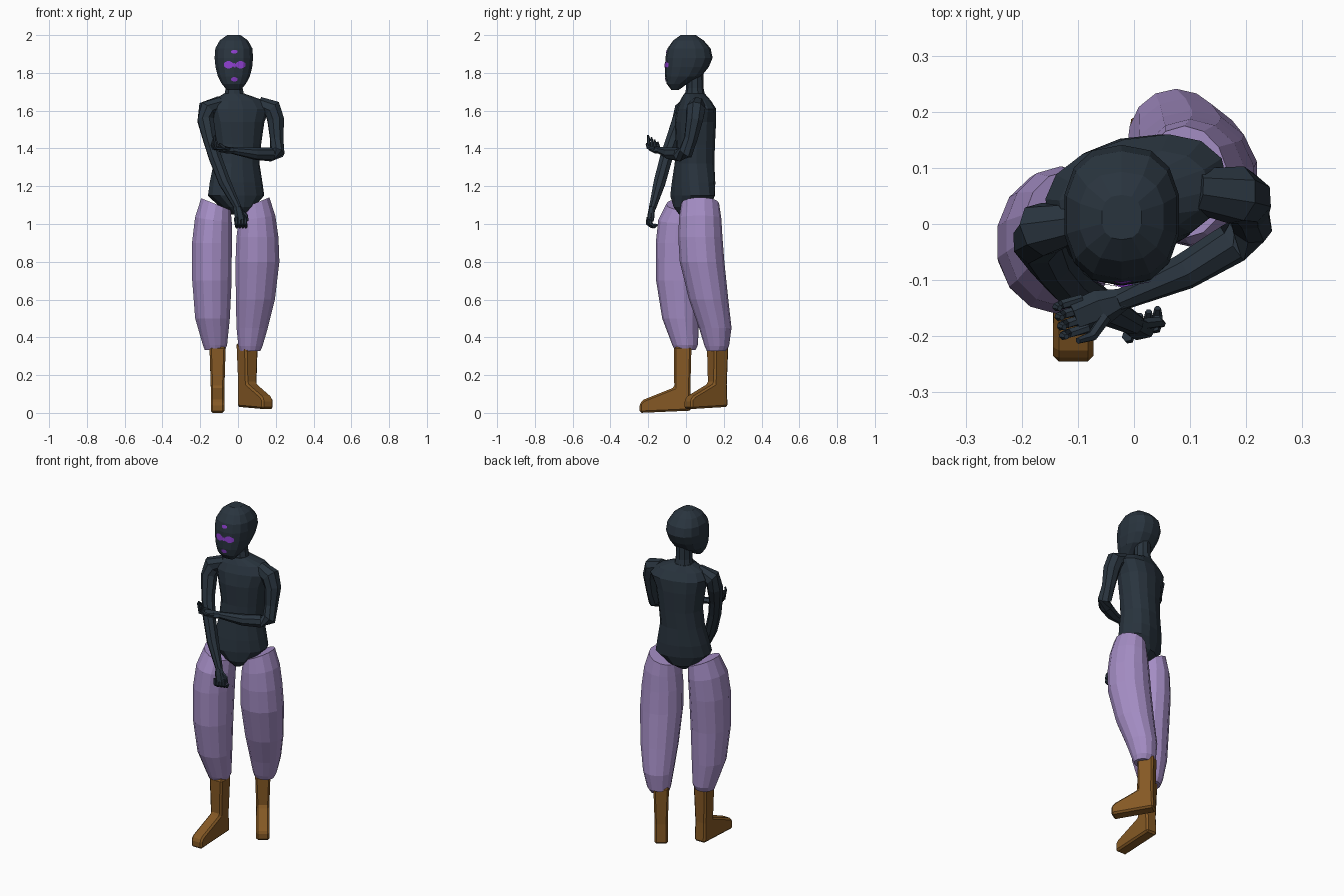
import bpy, bmesh, math
from mathutils import Vector
from mathutils.bvhtree import BVHTree


def material(name, rgb):
    m = bpy.data.materials.new(name)
    m.diffuse_color = (*rgb, 1)
    return m


SLATE = material("dark slate", (0.022, 0.034, 0.048))
LILAC = material("lilac cloth", (0.37, 0.265, 0.55))
BROWN = material("brown leather", (0.235, 0.1, 0.018))
VIOLET = material("violet paint", (0.27, 0.05, 0.62))


def finish(name, bm, mat):
    bmesh.ops.recalc_face_normals(bm, faces=bm.faces)
    me = bpy.data.meshes.new(name)
    bm.to_mesh(me)
    bm.free()
    me.materials.append(mat)
    ob = bpy.data.objects.new(name, me)
    bpy.context.collection.objects.link(ob)
    return ob


def skin(bm, rings):
    """Bridge rings of points with quads and cap both ends."""
    vs = [[bm.verts.new(p) for p in r] for r in rings]
    n = len(vs[0])
    for a, b in zip(vs, vs[1:]):
        for i in range(n):
            j = (i + 1) % n
            bm.faces.new((a[i], a[j], b[j], b[i]))
    bm.faces.new(vs[0][::-1])
    bm.faces.new(vs[-1])


def loft(name, sections, mat, n=12, power=1.0):
    """Stack level sections: cx, cy, z, rx, ry, yaw in degrees, slope in x."""
    bm = bmesh.new()
    rings = []
    for cx, cy, z, rx, ry, *extra in sections:
        yaw, slope = (list(extra) + [0, 0])[:2]
        yaw = math.radians(yaw)
        ring = []
        for i in range(n):
            t = 2 * math.pi * (i + 0.5) / n
            u = math.copysign(abs(math.cos(t)) ** power, math.cos(t)) * rx
            v = math.copysign(abs(math.sin(t)) ** power, math.sin(t)) * ry
            dx = u * math.cos(yaw) - v * math.sin(yaw)
            dy = u * math.sin(yaw) + v * math.cos(yaw)
            ring.append((cx + dx, cy + dy, z + slope * dx))
        rings.append(ring)
    skin(bm, rings)
    return finish(name, bm, mat)


def tubes(name, paths, mat, n=8, ref=(0.3, 1, 0.1)):
    """One or more tubes along points x, y, z, radius, optional width factor."""
    bm = bmesh.new()
    for path in paths:
        pts = [Vector(p[:3]) for p in path]
        rings = []
        for i, p in enumerate(pts):
            d = (pts[min(i + 1, len(pts) - 1)] - pts[max(i - 1, 0)]).normalized()
            b = d.cross(Vector(ref)).normalized()
            a = b.cross(d)
            r = path[i][3]
            w = path[i][4] if len(path[i]) > 4 else 1
            rings.append([p + a * (r * w * math.cos(2 * math.pi * k / n))
                          + b * (r * math.sin(2 * math.pi * k / n)) for k in range(n)])
        skin(bm, rings)
    return finish(name, bm, mat)


# Torso, twisted so its +x side sits further back
loft("torso", [
    (-0.005, 0.015, 1.05, 0.03, 0.055, 25), (-0.008, 0.03, 1.09, 0.085, 0.095, 25),
    (-0.01, 0.035, 1.15, 0.155, 0.105, 25), (-0.01, 0.04, 1.22, 0.142, 0.106, 22),
    (-0.008, 0.045, 1.32, 0.122, 0.1, 18), (0, 0.05, 1.42, 0.122, 0.1, 15),
    (0, 0.05, 1.54, 0.14, 0.105, 14), (0.005, 0.055, 1.61, 0.165, 0.098, 13),
    (0, 0.05, 1.655, 0.135, 0.075, 12), (-0.02, 0.045, 1.69, 0.055, 0.055, 5)],
    SLATE, 14, 0.88)

# Neck and head
loft("neck", [(-0.02, 0.047, 1.66, 0.06, 0.058), (-0.02, 0.047, 1.72, 0.047, 0.046),
              (-0.022, 0.045, 1.82, 0.047, 0.046)], SLATE, 10)
head = loft("head", [
    (-0.022, -0.058, 1.71, 0.038, 0.02), (-0.022, -0.048, 1.742, 0.065, 0.054),
    (-0.022, -0.015, 1.78, 0.086, 0.095), (-0.022, 0.005, 1.83, 0.099, 0.115),
    (-0.022, 0.016, 1.88, 0.104, 0.125), (-0.022, 0.016, 1.93, 0.1, 0.114),
    (-0.022, 0.013, 1.972, 0.076, 0.08), (-0.022, 0.012, 2.0, 0.036, 0.04)],
    SLATE, 14, 0.82)

# Painted face marks, thin plates projected on the head
tree = BVHTree.FromPolygons([v.co for v in head.data.vertices],
                            [p.vertices for p in head.data.polygons])


def mark(name, cx, cz, w, h, nx=8, nz=3):
    bm = bmesh.new()
    grid = []
    for i in range(nx + 1):
        u = 2 * i / nx - 1
        tall = h * (1 - 0.6 * abs(u) ** 2)
        row = []
        for j in range(nz + 1):
            p = Vector((cx + u * w / 2, -1, cz + (j / nz - 0.5) * tall))
            hit = tree.ray_cast(p, Vector((0, 1, 0)))[0]
            row.append(bm.verts.new(hit + Vector((0, -0.003, 0))))
        grid.append(row)
    for a, b in zip(grid, grid[1:]):
        for j in range(nz):
            bm.faces.new((a[j], b[j], b[j + 1], a[j + 1]))
    finish(name, bm, VIOLET)


mark("forehead_mark", -0.019, 1.912, 0.034, 0.02)
mark("chin_mark", -0.019, 1.766, 0.034, 0.024)
mark("eye_mark_a", -0.05, 1.843, 0.05, 0.04)
mark("eye_mark_b", 0.014, 1.843, 0.05, 0.04)
mark("bridge_mark", -0.018, 1.84, 0.014, 0.024)

# Arms: one hangs across the hips, one is folded across the waist
tubes("hanging_arm", [[
    (-0.09, 0.01, 1.645, 0.035), (-0.165, -0.01, 1.61, 0.05), (-0.172, -0.03, 1.55, 0.046),
    (-0.15, -0.07, 1.45, 0.038), (-0.12, -0.105, 1.35, 0.036),
    (-0.07, -0.14, 1.22, 0.034), (0.0, -0.178, 1.085, 0.02)]], SLATE)
tubes("folded_arm", [[
    (0.11, 0.06, 1.635, 0.04), (0.182, 0.052, 1.608, 0.053), (0.2, 0.045, 1.55, 0.047),
    (0.205, 0.025, 1.45, 0.037), (0.208, -0.002, 1.378, 0.04), (0.175, -0.035, 1.368, 0.037),
    (0.09, -0.085, 1.373, 0.033), (-0.03, -0.138, 1.39, 0.019)]], SLATE)

# Raised hand: palm up with curled fingers and a thumb
palm = [(-0.02, -0.134, 1.389, 0.018, 1.1), (-0.06, -0.15, 1.39, 0.017, 2),
        (-0.105, -0.168, 1.397, 0.013, 2.4)]
fingers = []
for k in range(4):
    x, y = -0.112 + 0.004 * k, -0.14 - 0.017 * k
    curl = 0.012 * k
    fingers.append([(x + 0.02, y + 0.006, 1.397, 0.009), (x - 0.018, y - 0.004, 1.402, 0.009),
                    (x - 0.026, y - 0.008, 1.42 + curl, 0.008),
                    (x - 0.02, y - 0.01, 1.434 + curl, 0.005)])
thumb = [(-0.05, -0.165, 1.395, 0.011), (-0.075, -0.2, 1.405, 0.01), (-0.1, -0.208, 1.425, 0.006)]
tubes("raised_hand", [palm, thumb] + fingers, SLATE, 6)

# Lowered hand: loosely closed
palm = [(-0.005, -0.176, 1.095, 0.018, 1.1), (0.005, -0.184, 1.06, 0.018, 1.5),
        (0.015, -0.19, 1.02, 0.017, 1.6)]
fingers = []
for k in range(4):
    x, y = -0.012 + 0.016 * k, -0.2 + 0.006 * k
    fingers.append([(x, y, 1.035, 0.01), (x + 0.003, y - 0.004, 1.002, 0.01),
                    (x + 0.006, y + 0.018, 0.985, 0.009), (x + 0.006, y + 0.032, 0.998, 0.006)])
thumb = [(0.015, -0.178, 1.07, 0.011), (0.043, -0.175, 1.045, 0.01), (0.05, -0.178, 1.015, 0.007)]
tubes("lowered_hand", [palm, thumb] + fingers, SLATE, 6, (1, 0.2, 0.1))

# Baggy trouser legs, tops tilted up toward the hips
loft("front_trouser_leg", [
    (-0.122, -0.005, 0.332, 0.055, 0.055), (-0.122, -0.005, 0.36, 0.066, 0.068),
    (-0.135, -0.028, 0.5, 0.094, 0.098), (-0.138, -0.04, 0.7, 0.107, 0.118),
    (-0.138, -0.032, 0.9, 0.108, 0.128), (-0.13, -0.022, 1.02, 0.1, 0.125, 0, -0.15),
    (-0.117, -0.005, 1.105, 0.08, 0.1, 0, -0.4)], LILAC, 14)
loft("rear_trouser_leg", [
    (0.065, 0.16, 0.328, 0.055, 0.05), (0.066, 0.163, 0.355, 0.066, 0.065),
    (0.075, 0.155, 0.45, 0.085, 0.086), (0.092, 0.12, 0.6, 0.106, 0.104),
    (0.103, 0.085, 0.8, 0.119, 0.118), (0.103, 0.076, 0.93, 0.114, 0.117),
    (0.1, 0.075, 1.03, 0.1, 0.112, 0, 0.15), (0.09, 0.075, 1.11, 0.078, 0.1, 0, 0.4)],
    LILAC, 14)


# Boots: side profile given a width, turned and bevelled
def boot(name, x, y, yaw, toe, base):
    profile = [(-0.045, 0.012), (-0.04, 0.13), (-0.046, 0.35), (0.047, 0.35),
               (0.045, 0.135), (toe - 0.02, 0.07), (toe, 0.05), (toe, 0)]
    c, s = math.cos(math.radians(yaw)), math.sin(math.radians(yaw))
    bm = bmesh.new()
    sides = []
    for side in (-1, 1):
        ring = []
        for u, z in profile:
            w = side * (0.043 if z > 0.3 else 0.036)
            ring.append((x + u * s + w * c, y - u * c + w * s, base + z))
        sides.append(ring)
    skin(bm, sides)
    ob = finish(name, bm, BROWN)
    bev = ob.modifiers.new("soft_edges", 'BEVEL')
    bev.width = 0.01
    bev.segments = 1


boot("front_boot", -0.108, -0.017, 0, 0.228, 0.0)
boot("rear_boot", 0.048, 0.168, 35, 0.195, 0.02)
